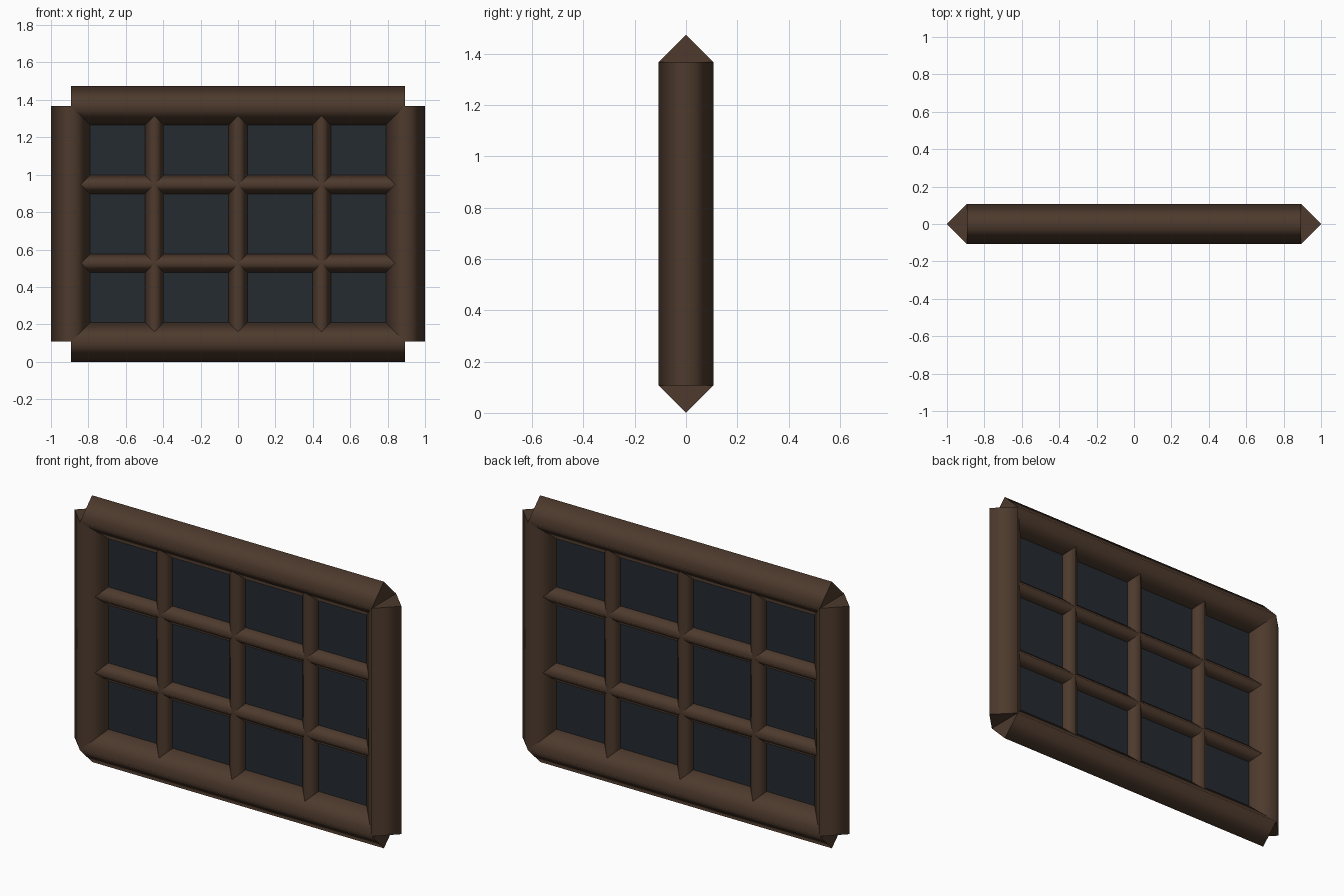
import bpy, bmesh
from mathutils import Vector

if "Cube" in bpy.data.objects:
    bpy.data.objects.remove(bpy.data.objects["Cube"])

R = 0.107            # frame bar radius (diamond section)
r = R / 2            # glazing bar radius
X = 1.0 - R          # side bar centre
Z0, Z1 = R, 1.368    # bottom and top bar centres


def material(name, rgb):
    m = bpy.data.materials.new(name)
    m.diffuse_color = (*rgb, 1)
    m.use_nodes = True
    m.node_tree.nodes["Principled BSDF"].inputs["Base Color"].default_value = m.diffuse_color
    return m


wood = material("dark_wood", (0.075, 0.042, 0.026))
pane = material("dark_glass", (0.018, 0.024, 0.030))


def finish(name, bm, mat):
    bmesh.ops.recalc_face_normals(bm, faces=bm.faces)
    me = bpy.data.meshes.new(name)
    bm.to_mesh(me)
    bm.free()
    me.materials.append(mat)
    ob = bpy.data.objects.new(name, me)
    bpy.context.collection.objects.link(ob)
    return ob


def bar(name, a, b, rad):
    """Four-sided bar with a diamond section, soft sides and flat end caps."""
    a, b = Vector(a), Vector(b)
    d = (b - a).normalized()
    u = Vector((0, 1, 0))
    v = d.cross(u)
    bm = bmesh.new()
    rings = [[bm.verts.new(p + o * rad) for o in (u, v, -u, -v)] for p in (a, b)]
    for i in range(4):
        j = (i + 1) % 4
        f = bm.faces.new((rings[0][i], rings[0][j], rings[1][j], rings[1][i]))
        f.smooth = True
    for ring in rings:
        bm.faces.new(ring)
    return finish(name, bm, wood)


# Outer frame
bar("frame_bottom", (-X, 0, Z0), (X, 0, Z0), R)
bar("frame_top", (-X, 0, Z1), (X, 0, Z1), R)
bar("frame_left", (-X, 0, Z0), (-X, 0, Z1), R)
bar("frame_right", (X, 0, Z0), (X, 0, Z1), R)

# Glazing bars: three upright, two level
for i in range(1, 4):
    x = -X + 2 * X * i / 4
    bar(f"upright_glazing_bar_{i}", (x, 0, Z0), (x, 0, Z1), r)
for i in range(1, 3):
    z = Z0 + (Z1 - Z0) * i / 3
    bar(f"level_glazing_bar_{i}", (-X, 0, z), (X, 0, z), r)

# Thin glass sheet
bm = bmesh.new()
bmesh.ops.create_cube(bm, size=1)
bmesh.ops.scale(bm, vec=(2 * X, 0.008, Z1 - Z0), verts=bm.verts)
bmesh.ops.translate(bm, vec=(0, 0, (Z0 + Z1) / 2), verts=bm.verts)
finish("glass", bm, pane)
